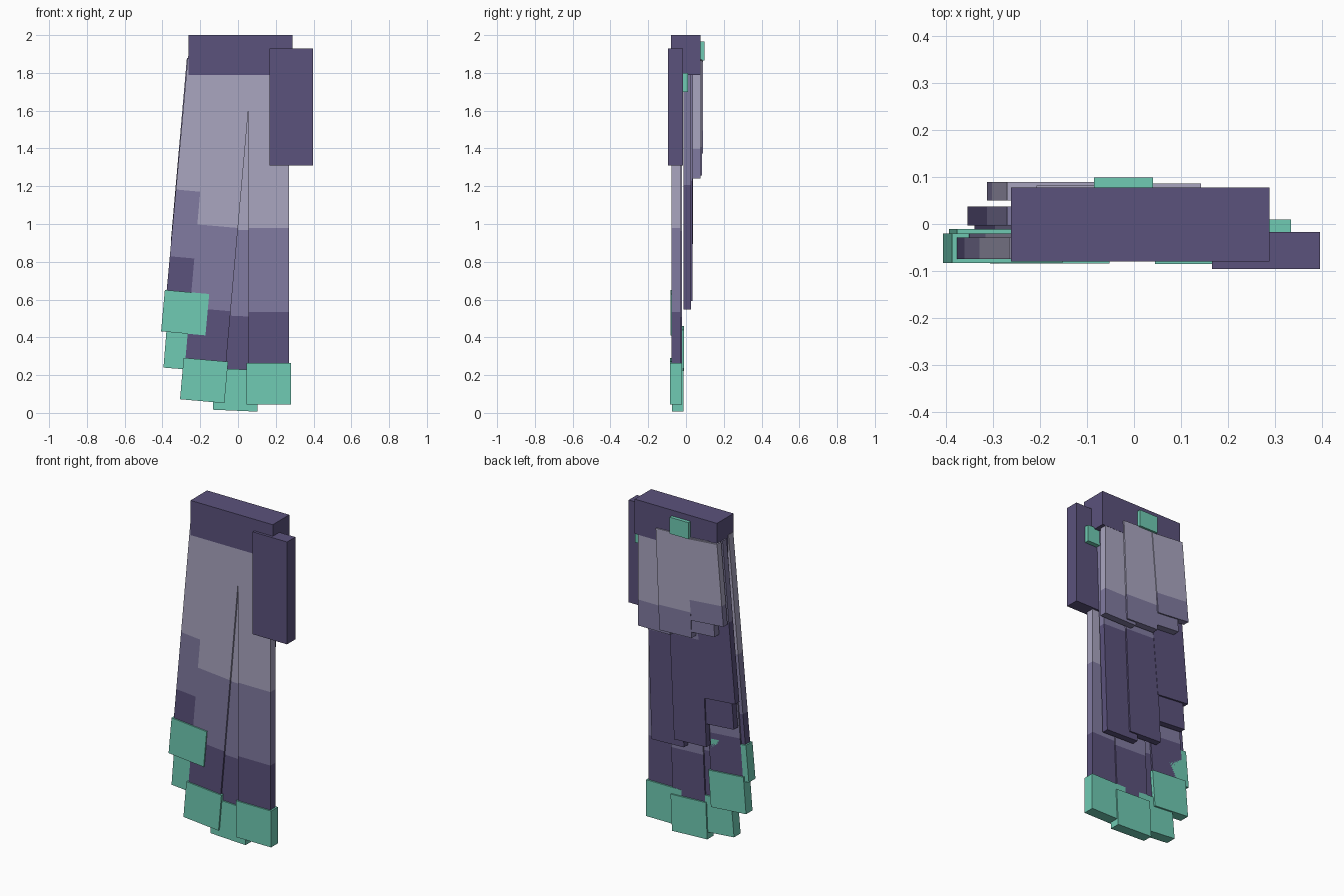
import bpy, bmesh, math
from mathutils import Matrix, Vector

cube = bpy.data.objects.get("Cube")
if cube:
    bpy.data.objects.remove(cube, do_unlink=True)


def material(name, rgb):
    linear = [((c / 255 + 0.055) / 1.055) ** 2.4 for c in rgb] + [1.0]
    mat = bpy.data.materials.new(name)
    mat.use_nodes = True
    mat.diffuse_color = linear
    mat.node_tree.nodes["Principled BSDF"].inputs["Base Color"].default_value = linear
    return mat


DARK = material("dark purple", (91, 82, 124))
MID = material("mid purple", (129, 123, 161))
LIGHT = material("light lavender", (170, 166, 192))
TEAL = material("teal", (112, 203, 180))


def box(name, low, high, bands, matrix=Matrix()):
    """Box whose bands, (material, share of height where it ends), run from the top down."""
    low, high = Vector(low), Vector(high)
    size = high - low
    bm = bmesh.new()
    bmesh.ops.create_cube(bm, size=1)
    for v in bm.verts:
        v.co = (low + high) / 2 + Vector(a * b for a, b in zip(v.co, size))
    for _, share in bands[:-1]:
        bmesh.ops.bisect_plane(bm, geom=bm.verts[:] + bm.edges[:] + bm.faces[:],
                               plane_co=(0, 0, high.z - share * size.z), plane_no=(0, 0, 1))
    for f in bm.faces:
        depth = (high.z - f.calc_center_median().z) / size.z
        f.material_index = sum(depth > share for _, share in bands[:-1])
    bm.transform(matrix)
    mesh = bpy.data.meshes.new(name)
    bm.to_mesh(mesh)
    bm.free()
    for mat, _ in bands:
        mesh.materials.append(mat)
    obj = bpy.data.objects.new(name, mesh)
    bpy.context.collection.objects.link(obj)


def feather(name, x, top, length, tilt, front, back, bands, tip=False):
    """Flat feather hanging from its top centre and swung toward -x."""
    m = Matrix.Translation((x, 0, top)) @ Matrix.Rotation(math.radians(tilt), 4, "Y")
    half = 0.108
    box(name, (-half, front, -length), (half, back, 0), bands, m)
    if tip:
        box(name + "_tip", (-half - 0.01, front - 0.008, -length - 0.045),
            (half + 0.01, back + 0.009, -length + 0.175), [(TEAL, 1)], m)


# Arm bar, shoulder plate and studs
box("arm_bar", (-0.262, -0.08, 1.79), (0.289, 0.078, 2.0), [(DARK, 1)])
box("shoulder_plate", (0.166, -0.096, 1.31), (0.396, -0.017, 1.93), [(DARK, 1)])
box("shoulder_stud", (0.24, -0.02, 1.70), (0.335, 0.01, 1.80), [(TEAL, 1)])
box("back_stud", (-0.085, 0.07, 1.865), (0.04, 0.099, 1.965), [(TEAL, 1)])

# Long feathers with teal tips: x, top, length, tilt, front, back
long_bands = [(LIGHT, 0.5), (MID, 0.75), (DARK, 1)]
long_feathers = [
    (0.163, 1.87, 1.78, 0, -0.077, -0.029),
    (0.066, 1.88, 1.825, 2.5, -0.066, -0.021),
    (-0.03, 1.87, 1.77, 5.04, -0.076, -0.03),
    (-0.145, 1.87, 1.6, 4.6, -0.065, -0.02),
    (-0.157, 1.88, 1.42, 5.2, -0.075, -0.029),
]
for i, f in enumerate(long_feathers):
    feather(f"long_feather_{i + 1}", *f, long_bands, tip=True)

# Middle layer of dark feathers
middle_feathers = [
    (0.15, 1.87, 1.32, 2, -0.013, 0.026),
    (0.005, 1.87, 1.275, 2.6, -0.004, 0.035),
    (-0.145, 1.87, 1.13, 4.4, -0.012, 0.027),
    (-0.163, 1.87, 0.97, 5, -0.003, 0.037),
]
for i, f in enumerate(middle_feathers):
    feather(f"middle_feather_{i + 1}", *f, [(MID, 0.5), (DARK, 1)])

# Short covering feathers on the back
cover_feathers = [
    (0.16, 1.87, 0.63, 0, 0.034, 0.077),
    (0.035, 1.87, 0.61, 2.3, 0.044, 0.086),
    (-0.1, 1.87, 0.57, 4.2, 0.04, 0.082),
    (-0.163, 1.87, 0.49, 5, 0.05, 0.09),
]
for i, f in enumerate(cover_feathers):
    feather(f"cover_feather_{i + 1}", *f, [(LIGHT, 0.75), (MID, 1)])
